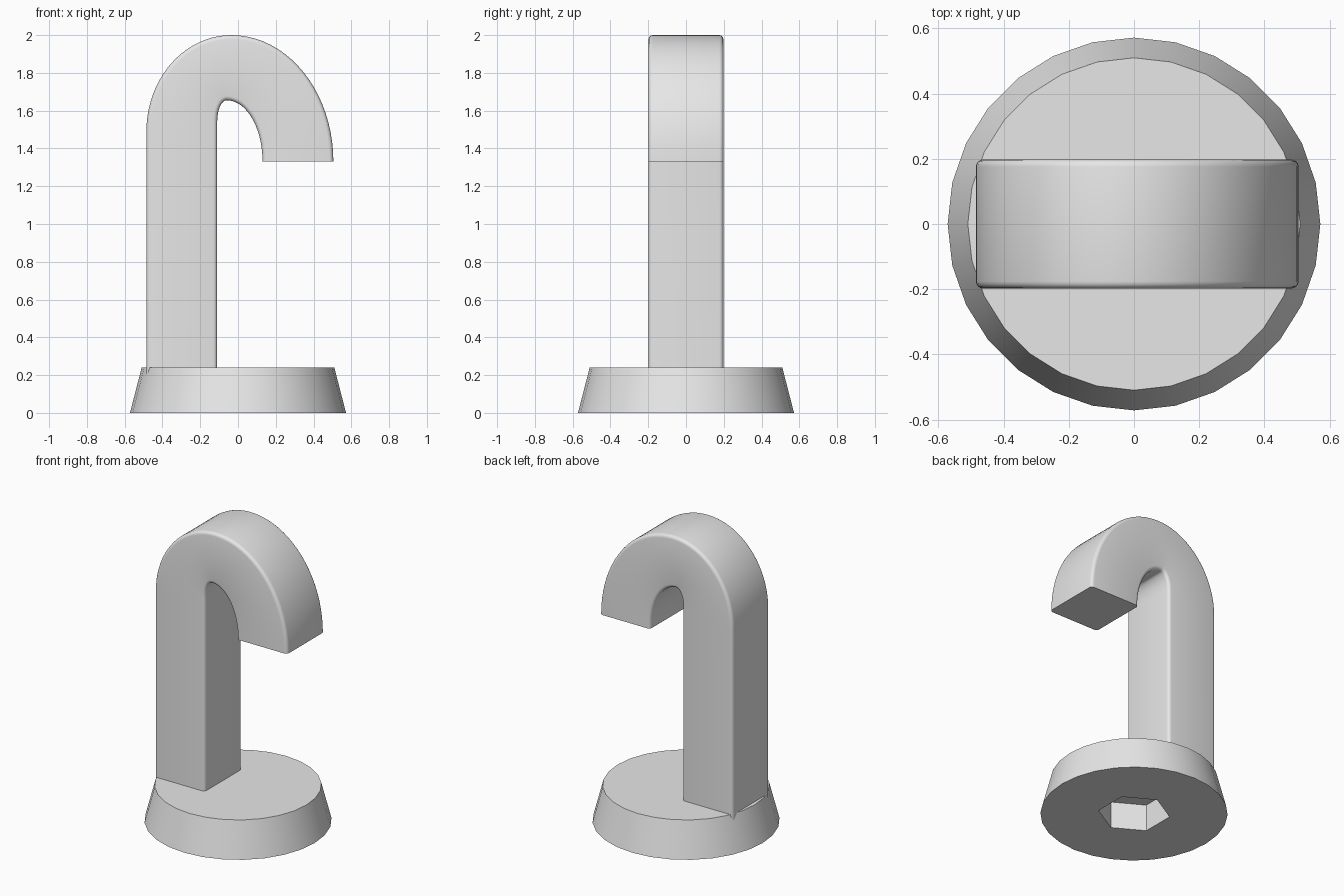
import bpy
import bmesh
from math import sin, cos, pi, radians

cube = bpy.data.objects.get("Cube")
if cube:
    bpy.data.objects.remove(cube, do_unlink=True)

grey = bpy.data.materials.new("light grey")
grey.use_nodes = True
grey.diffuse_color = (0.8, 0.8, 0.8, 1)
grey.node_tree.nodes["Principled BSDF"].inputs["Base Color"].default_value = (0.8, 0.8, 0.8, 1)


def finish(bm, name):
    """Turn a bmesh into a smooth shaded object with sharp corners."""
    bmesh.ops.recalc_face_normals(bm, faces=bm.faces)
    mesh = bpy.data.meshes.new(name)
    bm.to_mesh(mesh)
    bm.free()
    mesh.materials.append(grey)
    obj = bpy.data.objects.new(name, mesh)
    bpy.context.collection.objects.link(obj)
    bpy.ops.object.select_all(action="DESELECT")
    obj.select_set(True)
    bpy.context.view_layer.objects.active = obj
    bpy.ops.object.shade_smooth_by_angle(angle=radians(35))
    return obj


def ring(bm, radius, z, sides):
    """Closed polygon of vertices with one corner on +y."""
    return [bm.verts.new((radius * sin(2 * pi * i / sides),
                          radius * cos(2 * pi * i / sides), z)) for i in range(sides)]


def skin(bm, a, b):
    """Quads between two rings of equal length."""
    n = len(a)
    for i in range(n):
        bm.faces.new((a[i], a[(i + 1) % n], b[(i + 1) % n], b[i]))


def loop_edges(bm, verts):
    return [bm.edges.new((v, verts[(i + 1) % len(verts)])) for i, v in enumerate(verts)]


# Tapered round base with a hexagonal socket underneath
SOCKET_TOP = 0.18
bm = bmesh.new()
bottom, top = ring(bm, 0.572, 0, 28), ring(bm, 0.51, 0.24, 28)
socket, ceiling = ring(bm, 0.22, 0, 6), ring(bm, 0.22, SOCKET_TOP, 6)
rims = loop_edges(bm, bottom) + loop_edges(bm, socket)
bmesh.ops.triangle_fill(bm, edges=rims, use_beauty=True, normal=(0, 0, -1))
skin(bm, bottom, top)
skin(bm, socket, ceiling)
bm.faces.new(top)
bm.faces.new(ceiling)
finish(bm, "base")


# Cane: pairs of outer and inner outline points, swept with a rounded section
def arc(centre, rx, rz, start, end, steps):
    angles = [radians(start + (end - start) * i / steps) for i in range(steps + 1)]
    return [(centre[0] + rx * cos(a), centre[1] + rz * sin(a)) for a in angles]


STEPS = 20
outer = [(-0.485, 0.185)]
outer += arc((-0.035, 1.49), 0.45, 0.51, 180, 90, STEPS)
outer += arc((-0.035, 1.33), 0.54, 0.67, 90, 0, STEPS)[1:]
inner = [(-0.11, 0.185)]
inner += arc((-0.06, 1.54), 0.05, 0.115, 180, 90, STEPS)
inner += arc((-0.06, 1.33), 0.19, 0.325, 90, 0, STEPS)[1:]

HALF = 0.198
ROUND = 0.022


def section(bm, o, i):
    """Rounded rectangle spanning from the inner to the outer point."""
    dx, dz = o[0] - i[0], o[1] - i[1]
    half = (dx * dx + dz * dz) ** 0.5 / 2
    mid = ((o[0] + i[0]) / 2, (o[1] + i[1]) / 2)
    ux, uz = dx / (2 * half), dz / (2 * half)
    verts = []
    for corner, (sx, sy) in enumerate([(1, 1), (-1, 1), (-1, -1), (1, -1)]):
        for k in range(5):
            a = (corner + k / 4) * pi / 2
            u = sx * (half - ROUND) + ROUND * cos(a)
            y = sy * (HALF - ROUND) + ROUND * sin(a)
            verts.append(bm.verts.new((mid[0] + u * ux, y, mid[1] + u * uz)))
    return verts


bm = bmesh.new()
rings = [section(bm, o, i) for o, i in zip(outer, inner)]
for a, b in zip(rings, rings[1:]):
    skin(bm, a, b)
bm.faces.new(rings[0])
bm.faces.new(rings[-1])
finish(bm, "cane")
